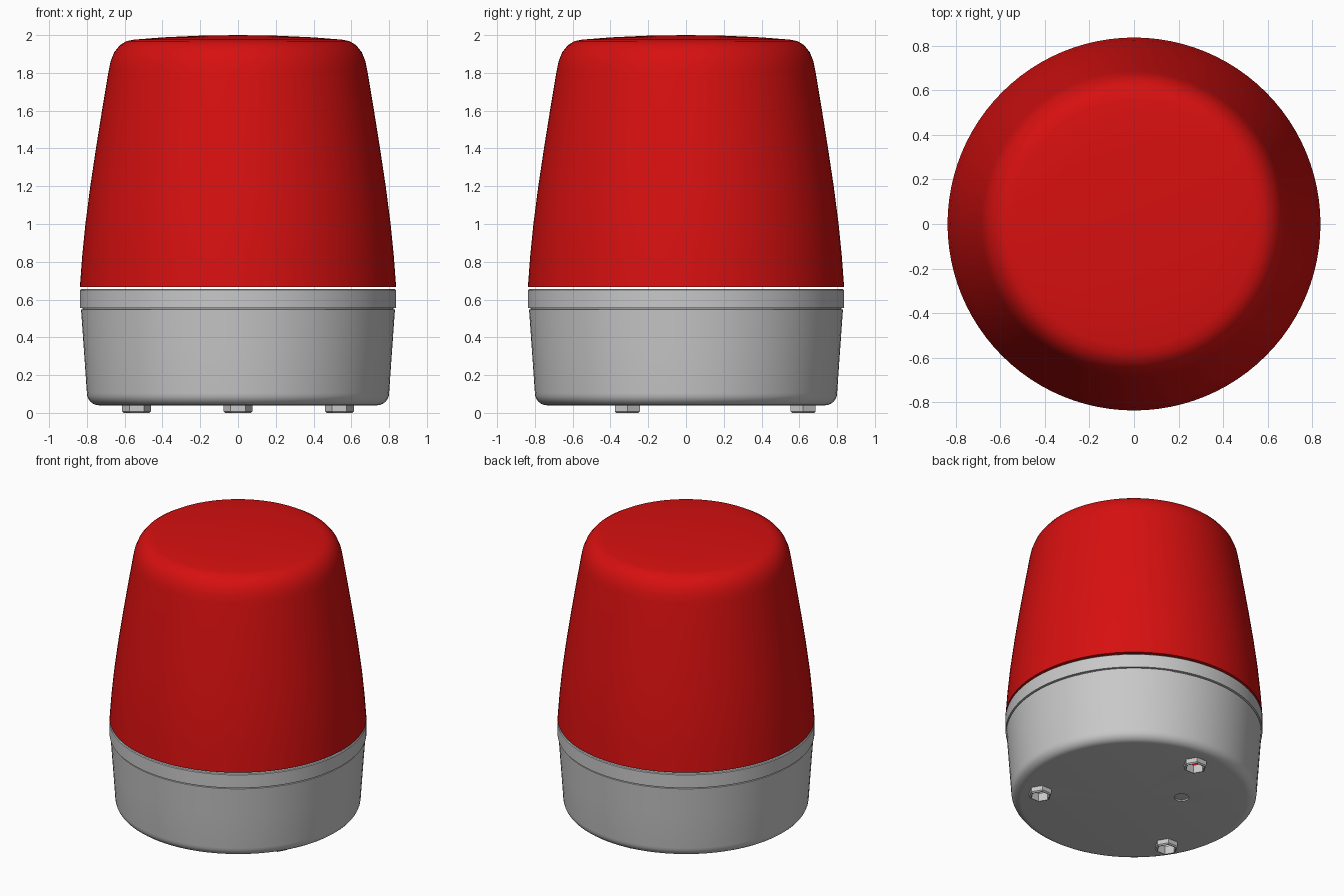
import bpy, bmesh
from math import radians, sin, cos, tau
from mathutils import Vector

cube = bpy.data.objects.get("Cube")
if cube:
    bpy.data.objects.remove(cube, do_unlink=True)


def material(name, rgb):
    m = bpy.data.materials.new(name)
    m.use_nodes = True
    m.diffuse_color = (*rgb, 1)
    m.node_tree.nodes["Principled BSDF"].inputs["Base Color"].default_value = (*rgb, 1)
    return m


red = material("red lens", (0.68, 0.005, 0.005))
grey = material("light grey", (0.58, 0.58, 0.58))


def lathe(name, profile, mat, steps=96, location=(0, 0, 0), angle=30):
    """Revolve a closed (radius, height) outline around z."""
    bm = bmesh.new()
    verts = [bm.verts.new((r, 0, z)) for r, z in profile]
    edges = [bm.edges.new((verts[i - 1], verts[i])) for i in range(len(verts))]
    bmesh.ops.spin(bm, geom=verts + edges, axis=(0, 0, 1), cent=(0, 0, 0),
                   angle=tau, steps=steps, use_merge=False)
    bmesh.ops.remove_doubles(bm, verts=bm.verts, dist=0.0001)
    bmesh.ops.dissolve_degenerate(bm, edges=bm.edges, dist=0.0001)
    bmesh.ops.recalc_face_normals(bm, faces=bm.faces)
    me = bpy.data.meshes.new(name)
    bm.to_mesh(me)
    bm.free()
    me.materials.append(mat)
    ob = bpy.data.objects.new(name, me)
    ob.location = location
    bpy.context.collection.objects.link(ob)
    smooth(ob, angle)
    return ob


def activate(ob):
    bpy.ops.object.select_all(action="DESELECT")
    ob.select_set(True)
    bpy.context.view_layer.objects.active = ob


def smooth(ob, angle):
    activate(ob)
    bpy.ops.object.shade_smooth_by_angle(angle=radians(angle))


def cut(ob, radius, steps, location, depth):
    """Sink a straight hole into the underside."""
    outline = [(0, -0.1), (radius, -0.1), (radius, depth), (0, depth)]
    cutter = lathe("cutter", outline, grey, steps, location)
    cutter.hide_render = True
    mod = ob.modifiers.new("hole", "BOOLEAN")
    mod.operation, mod.solver, mod.object = "DIFFERENCE", "EXACT", cutter
    activate(ob)
    bpy.ops.object.modifier_apply(modifier=mod.name)
    bpy.data.objects.remove(cutter, do_unlink=True)


# Domed lens: hollow shell floating just above the base
dome_outer = [(0.837, 0.667), (0.825, 0.83), (0.808, 1.0), (0.782, 1.2), (0.752, 1.4),
              (0.72, 1.6), (0.685, 1.81), (0.675, 1.86), (0.655, 1.91), (0.625, 1.947),
              (0.59, 1.968), (0.55, 1.976), (0.4, 1.988), (0.2, 1.997), (0, 2.0)]
dome_inner = [(max(r - 0.025, 0), z - 0.025 * (z > 1.9)) for r, z in reversed(dome_outer)]
lathe("lens_dome", dome_outer + dome_inner, red)

# Base cup: rounded foot, seam groove below the rim, open top
fillet = [(0.735 + 0.065 * sin(a), 0.105 - 0.065 * cos(a))
          for a in (radians(15 * i) for i in range(7))]
base = lathe("base_cup", [(0, 0.04)] + fillet + [
    (0.817, 0.35), (0.831, 0.547), (0.823, 0.549), (0.823, 0.554), (0.837, 0.556),
    (0.837, 0.65), (0.832, 0.655), (0.8, 0.655), (0.775, 0.09), (0.74, 0.06), (0, 0.06)], grey)

# Three hollow hexagonal mounting nuts around the underside
for i, name in enumerate(("back", "right", "left")):
    a = radians(90 + 120 * i)
    spot = Vector((cos(a), sin(a), 0)) * 0.62
    cut(base, 0.063, 6, spot, 0.1)
    lathe("mounting_nut_" + name, [(0.063, 0), (0.068, 0), (0.077, 0.008),
                                   (0.077, 0.045), (0.063, 0.045)], grey, 6, spot, 10)

# Shallow round recess in the underside
cut(base, 0.048, 24, (-0.22, 0.22, 0), 0.05)
smooth(base, 30)
